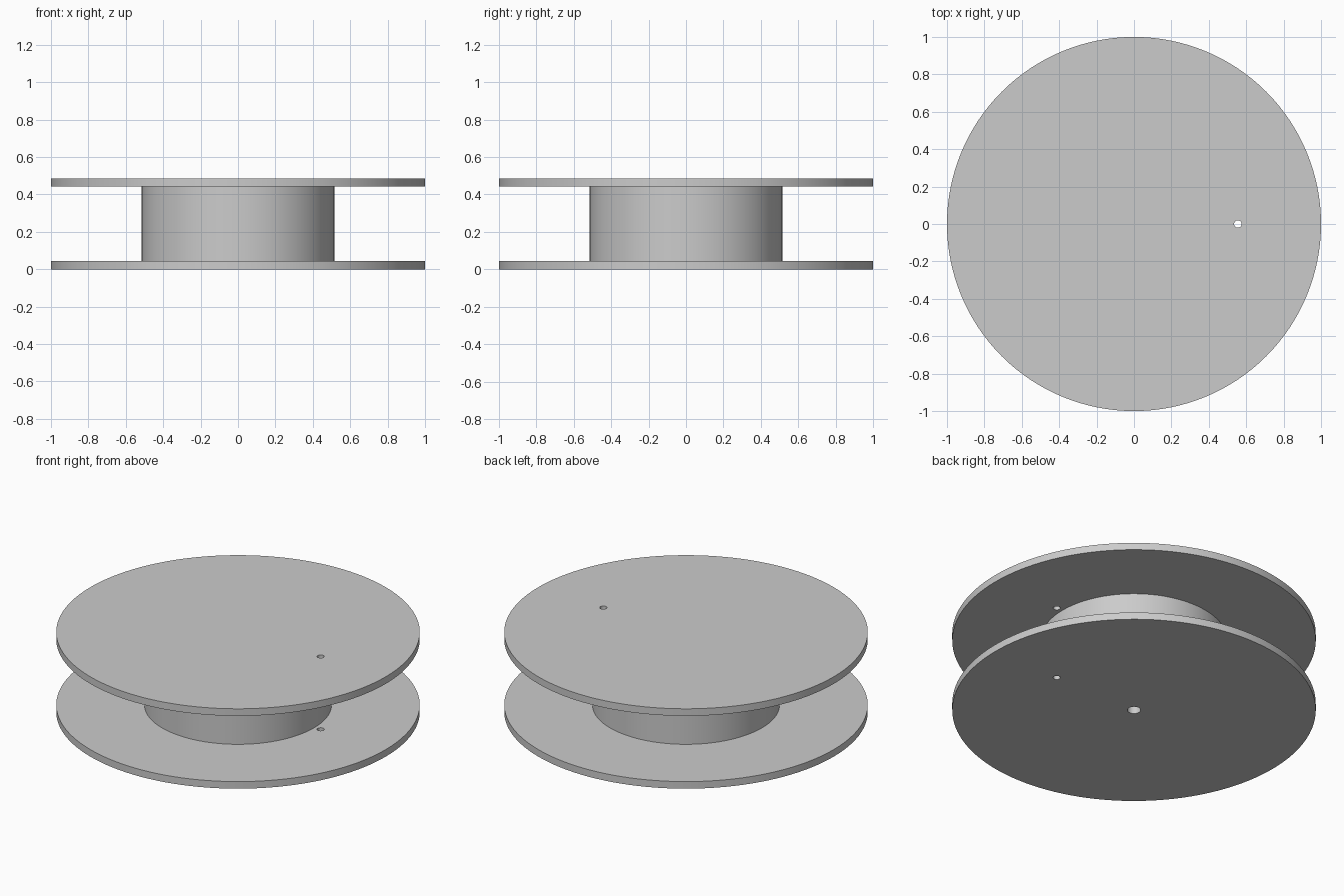
import bpy, bmesh, math

cube = bpy.data.objects.get("Cube")
if cube:
    bpy.data.objects.remove(cube, do_unlink=True)

FLANGE_R, CORE_R, BORE_R, PIN_R = 1.0, 0.515, 0.037, 0.02
FLANGE_T, HEIGHT, PIN_X = 0.043, 0.485, 0.555
SEGMENTS = 128

grey = bpy.data.materials.new("light_grey")
grey.use_nodes = True
colour = (0.6, 0.6, 0.6, 1)
grey.diffuse_color = colour
grey.node_tree.nodes["Principled BSDF"].inputs["Base Color"].default_value = colour


def lathe(name, profile, steps):
    """Revolve an (r, z) profile about the z axis."""
    bm = bmesh.new()
    verts = [bm.verts.new((r, 0, z)) for r, z in profile]
    edges = [bm.edges.new(pair) for pair in zip(verts, verts[1:])]
    bmesh.ops.spin(bm, geom=verts + edges, cent=(0, 0, 0), axis=(0, 0, 1),
                   angle=math.tau, steps=steps, use_duplicate=False)
    bmesh.ops.remove_doubles(bm, verts=bm.verts, dist=1e-5)
    bmesh.ops.recalc_face_normals(bm, faces=bm.faces)
    mesh = bpy.data.meshes.new(name)
    bm.to_mesh(mesh)
    bm.free()
    obj = bpy.data.objects.new(name, mesh)
    bpy.context.collection.objects.link(obj)
    mesh.materials.append(grey)
    return obj


# Spool: two flanges on a core, with a blind bore rising from the underside
top = HEIGHT - FLANGE_T
spool = lathe("spool", [
    (0, top), (BORE_R, top), (BORE_R, 0),
    (FLANGE_R, 0), (FLANGE_R, FLANGE_T), (CORE_R, FLANGE_T),
    (CORE_R, top), (FLANGE_R, top), (FLANGE_R, HEIGHT), (0, HEIGHT)], SEGMENTS)

# Small hole through both flanges, just outside the core
cutter = lathe("pin_hole_cutter", [
    (0, -0.1), (PIN_R, -0.1), (PIN_R, HEIGHT + 0.1), (0, HEIGHT + 0.1)], 32)
cutter.location.x = PIN_X
cutter.hide_render = True

bpy.context.view_layer.objects.active = spool
spool.select_set(True)
cut = spool.modifiers.new("pin_holes", "BOOLEAN")
cut.operation, cut.solver, cut.object = "DIFFERENCE", "EXACT", cutter
bpy.ops.object.modifier_apply(modifier=cut.name)
bpy.data.objects.remove(cutter, do_unlink=True)

bpy.ops.object.shade_smooth_by_angle(angle=math.radians(30))
